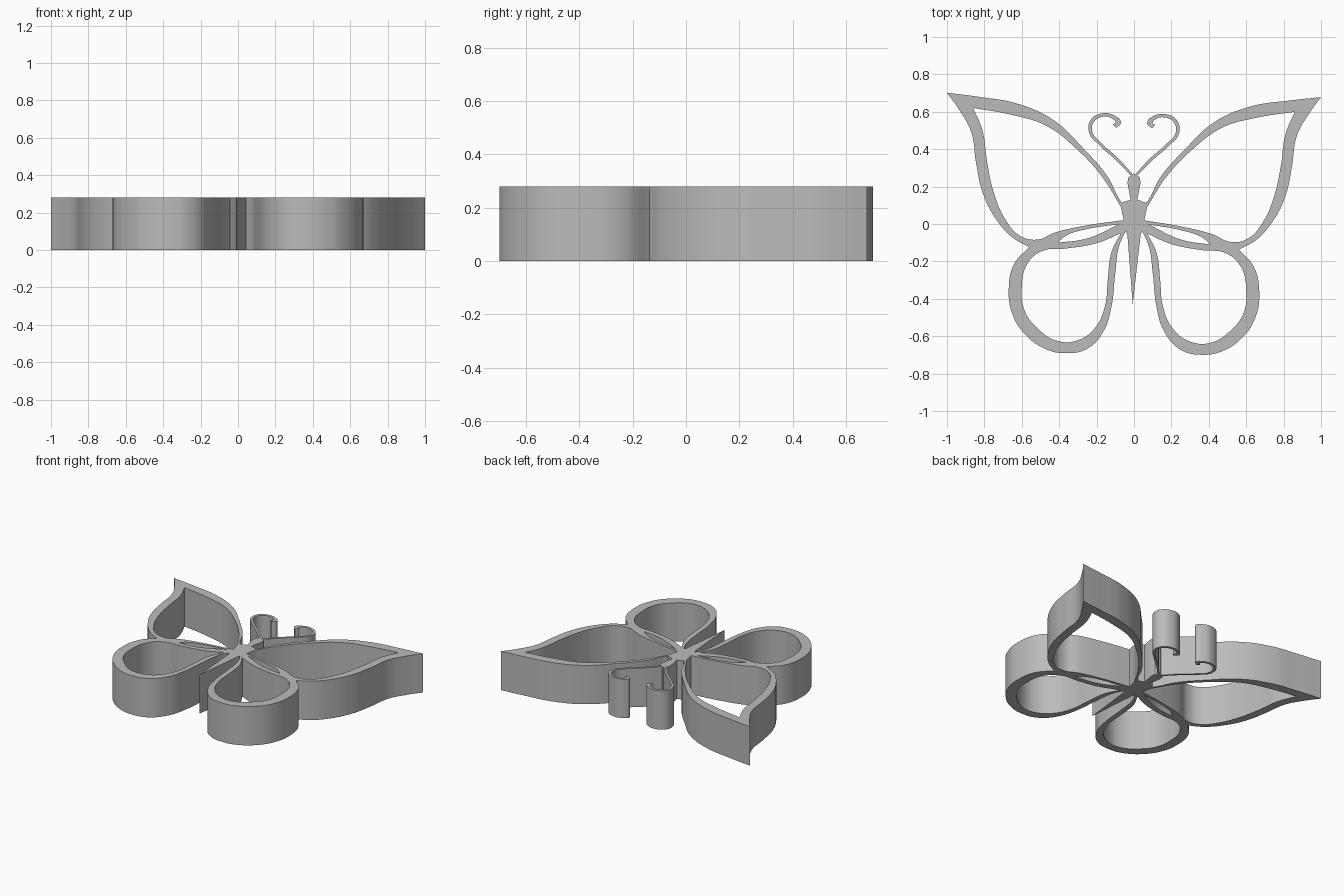
import bpy
import bmesh
from mathutils import Vector

HEIGHT = 0.28
SKEW = 0.012   # the whole outline leans very slightly

default_cube = bpy.data.objects.get("Cube")
if default_cube:
    bpy.data.objects.remove(default_cube, do_unlink=True)

# Single plain grey material
grey = bpy.data.materials.new("plain_grey")
grey.use_nodes = True
colour = (0.5, 0.5, 0.5, 1)
grey.diffuse_color = colour
grey.node_tree.nodes["Principled BSDF"].inputs["Base Color"].default_value = colour


def add_loop(curve, arcs, side):
    """Closed outline made of smooth arcs that meet at sharp corners."""
    points = []
    for arc in arcs:
        last = len(arc) - 1
        for index, (x, y) in enumerate(arc):
            corner = index in (0, last)
            x = x * side
            place = Vector((x, y - SKEW * x, 0))
            if points and (points[-1][0] - place).length < 1e-4:
                continue
            points.append((place, corner))
    if (points[0][0] - points[-1][0]).length < 1e-4:
        points.pop()
    spline = curve.splines.new("BEZIER")
    spline.bezier_points.add(len(points) - 1)
    spline.use_cyclic_u = True
    for bezier, (place, corner) in zip(spline.bezier_points, points):
        kind = "VECTOR" if corner else "AUTO"
        bezier.co = place
        bezier.handle_left_type = kind
        bezier.handle_right_type = kind


def extruded_part(name, loops, side=1):
    """Fill the loops (inner loops become holes) and extrude them upward."""
    curve = bpy.data.curves.new(name, "CURVE")
    curve.dimensions = "2D"
    curve.fill_mode = "BOTH"
    curve.resolution_u = 8
    curve.extrude = HEIGHT / 2
    for arcs in loops:
        add_loop(curve, arcs, side)
    part = bpy.data.objects.new(name, curve)
    bpy.context.collection.objects.link(part)
    part.location.z = HEIGHT / 2

    bpy.ops.object.select_all(action="DESELECT")
    part.select_set(True)
    bpy.context.view_layer.objects.active = part
    bpy.ops.object.convert(target="MESH")
    part = bpy.context.view_layer.objects.active
    part.name = name

    # Weld the caps to the walls and face everything outward
    mesh = bmesh.new()
    mesh.from_mesh(part.data)
    bmesh.ops.remove_doubles(mesh, verts=mesh.verts, dist=1e-5)
    bmesh.ops.recalc_face_normals(mesh, faces=mesh.faces)
    mesh.to_mesh(part.data)
    mesh.free()
    part.data.materials.clear()
    part.data.materials.append(grey)
    bpy.ops.object.shade_smooth_by_angle()
    return part


def ribbon(path, widths):
    """Two offset arcs either side of a centre line."""
    path = [Vector(point) for point in path]
    left, right = [], []
    for index, point in enumerate(path):
        before = path[max(index - 1, 0)]
        after = path[min(index + 1, len(path) - 1)]
        along = (after - before).normalized()
        across = Vector((-along.y, along.x)) * widths[index] / 2
        left.append(tuple(point + across))
        right.append(tuple(point - across))
    return [left, right[::-1]]


# Outline of a wing pair: leading edge, trailing edge, lower lobe
wing_outline = [
    [(.04, .09), (.07, .12), (.14, .25), (.27, .4), (.43, .55), (.62, .635),
     (.83, .67), (1, .69)],
    [(1, .69), (.935, .6), (.87, .48), (.845, .32), (.81, .16), (.74, .02),
     (.65, -.08), (.56, -.13)],
    [(.56, -.13), (.64, -.22), (.67, -.36), (.65, -.49), (.58, -.6),
     (.47, -.675), (.37, -.695), (.25, -.67), (.16, -.57), (.12, -.44),
     (.1, -.26), (.08, -.12), (.04, -.03)],
]
# Large opening of the upper wing
upper_opening = [
    [(.07, .09), (.17, .25), (.31, .4), (.47, .52), (.65, .575), (.86, .61)],
    [(.86, .61), (.81, .49), (.785, .32), (.75, .16), (.69, .02),
     (.61, -.07), (.52, -.09), (.42, -.05), (.25, -.01), (.055, .02)],
]
# Narrow slit between the two wings
slit_opening = [
    [(.08, -.002), (.25, -.03), (.36, -.065), (.41, -.105)],
    [(.41, -.105), (.25, -.08), (.08, -.002)],
]
# Rounded opening of the lower wing
lower_opening = [
    [(.07, -.05), (.12, -.15), (.14, -.3), (.155, -.44), (.21, -.56),
     (.3, -.625), (.41, -.63), (.52, -.56), (.585, -.47), (.6, -.35),
     (.57, -.22), (.49, -.15), (.36, -.135), (.2, -.105), (.07, -.05)],
]
# Feeler that ends in a small curl
feeler_path = [(.01, .26), (.09, .345), (.18, .425), (.232, .49), (.222, .55),
               (.17, .58), (.11, .57), (.085, .54), (.105, .522)]
feeler_widths = [.012, .016, .016, .018, .02, .018, .02, .03, .026]

for label, side in (("left", 1), ("right", -1)):
    extruded_part(label + "_wing", [wing_outline, upper_opening,
                                    slit_opening, lower_opening], side)
    extruded_part(label + "_feeler", [ribbon(feeler_path, feeler_widths)], side)

# Body: pointed head, thorax and long tapering abdomen
half_body = [(0, .27), (.03, .25), (.035, .22), (.018, .13), (.062, .115),
             (.05, .04), (.05, -.02), (.035, -.06)]
tail = (-.007, -.43)
other_half = [(-x, y) for x, y in reversed(half_body[1:])]
corners = half_body + [tail] + other_half
extruded_part("body", [[[corner] for corner in corners]])
